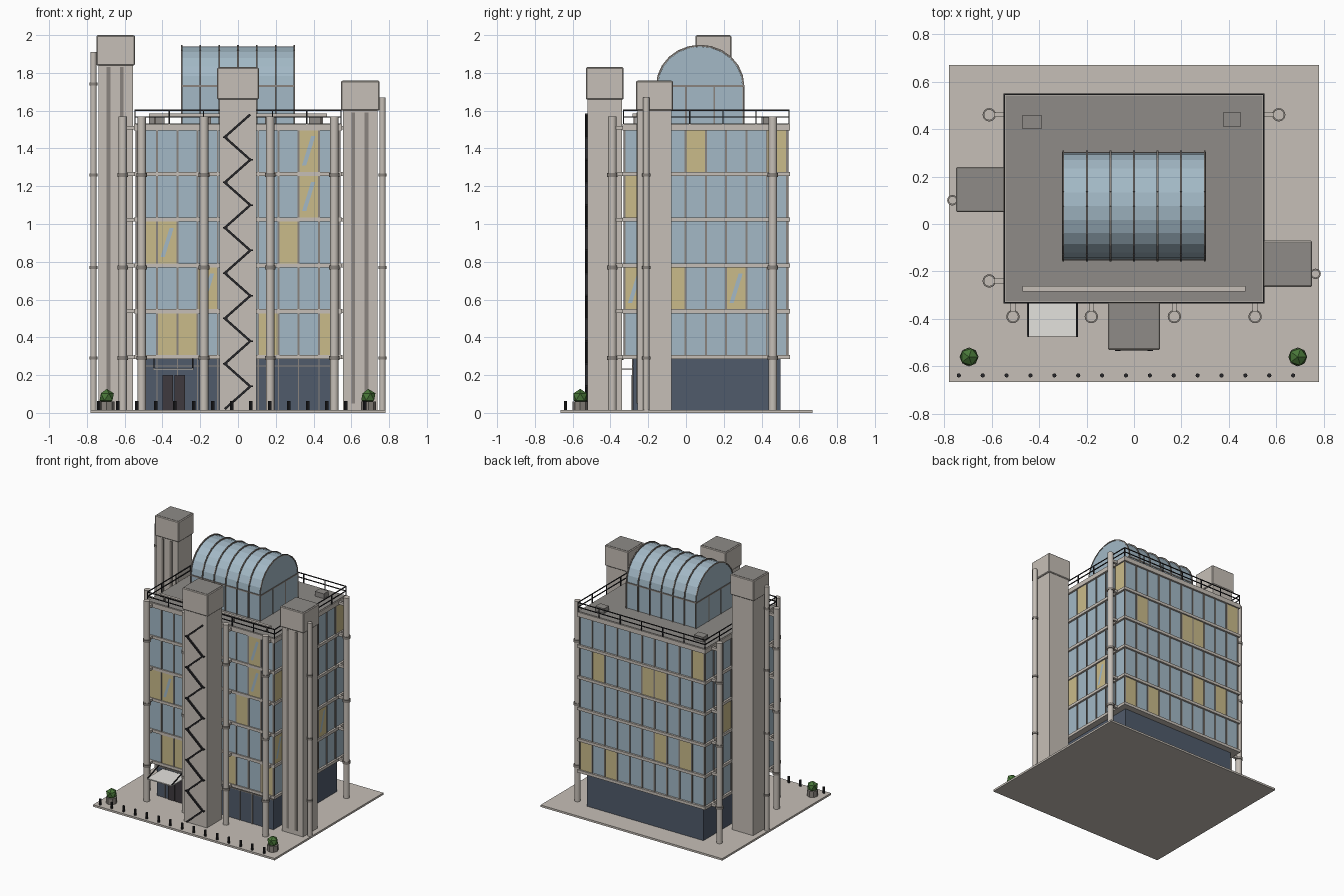
import bpy, bmesh, math
from mathutils import Vector, Matrix

if "Cube" in bpy.data.objects:
    bpy.data.objects.remove(bpy.data.objects["Cube"])


def mat(name, r, g, b):
    m = bpy.data.materials.new(name)
    lin = [((c / 255 + 0.055) / 1.055) ** 2.4 for c in (r, g, b)]
    m.diffuse_color = (*lin, 1)
    m.use_nodes = True
    m.node_tree.nodes["Principled BSDF"].inputs["Base Color"].default_value = m.diffuse_color
    return m


CONCRETE = mat("concrete", 198, 191, 183)
ROOF = mat("roof grey", 142, 139, 135)
GLASS = mat("pale blue glass", 163, 185, 198)
BLIND = mat("tan blind", 202, 187, 138)
PLINTH = mat("dark slate", 80, 91, 107)
FRAME = mat("frame grey", 138, 132, 126)
RAIL = mat("black metal", 38, 38, 41)
LEAF = mat("foliage green", 72, 118, 56)
DOOR = mat("door dark", 62, 58, 62)
CANOPY = mat("canopy white", 228, 226, 222)


def finish(name, bm, material):
    bmesh.ops.recalc_face_normals(bm, faces=bm.faces)
    me = bpy.data.meshes.new(name)
    bm.to_mesh(me)
    bm.free()
    me.materials.append(material)
    ob = bpy.data.objects.new(name, me)
    bpy.context.collection.objects.link(ob)
    return ob


def boxes(name, material, items):
    """Each item is (x0, x1, y0, y1, z0, z1)."""
    bm = bmesh.new()
    for x0, x1, y0, y1, z0, z1 in items:
        m = Matrix.Translation(((x0 + x1) / 2, (y0 + y1) / 2, (z0 + z1) / 2))
        m = m @ Matrix.Diagonal((abs(x1 - x0), abs(y1 - y0), abs(z1 - z0), 1))
        bmesh.ops.create_cube(bm, size=1, matrix=m)
    return finish(name, bm, material)


def cylinders(name, material, items, sides=12):
    """Each item is (x, y, radius, z0, z1)."""
    bm = bmesh.new()
    for x, y, r, z0, z1 in items:
        bmesh.ops.create_cone(bm, cap_ends=True, segments=sides, radius1=r, radius2=r,
                              depth=z1 - z0, matrix=Matrix.Translation((x, y, (z0 + z1) / 2)))
    ob = finish(name, bm, material)
    for p in ob.data.polygons:
        p.use_smooth = abs(p.normal.z) < 0.5
    ob.data.set_sharp_from_angle(angle=math.radians(40))
    return ob


def bars(name, material, items, w):
    """Square bars; each item is a (start, end) pair of points."""
    bm = bmesh.new()
    for a, b in items:
        a, b = Vector(a), Vector(b)
        d = b - a
        m = Matrix.Translation((a + b) / 2) @ d.to_track_quat('Z', 'Y').to_matrix().to_4x4()
        bmesh.ops.create_cube(bm, size=1, matrix=m @ Matrix.Diagonal((w, w, d.length, 1)))
    return finish(name, bm, material)


def prism_x(name, material, profile, spans):
    """Extrude a (y, z) profile along x over each (x0, x1) span."""
    bm = bmesh.new()
    for x0, x1 in spans:
        f = bm.faces.new([bm.verts.new((x0, y, z)) for y, z in profile])
        ext = bmesh.ops.extrude_face_region(bm, geom=[f])["geom"]
        bmesh.ops.translate(bm, vec=(x1 - x0, 0, 0),
                            verts=[v for v in ext if isinstance(v, bmesh.types.BMVert)])
    return finish(name, bm, material)


# Ground plate and main body
GX, Y0, Y1 = 0.535, -0.325, 0.535
FLOORS = [0.295, 0.538, 0.78, 1.023, 1.265, 1.51]
boxes("ground_plate", CONCRETE, [(-0.78, 0.78, -0.665, 0.67, 0, 0.015)])
boxes("ground_floor", PLINTH, [(-0.5, 0.5, -0.28, 0.5, 0.015, 0.29)])
boxes("glass_body", GLASS, [(-GX, GX, Y0, Y1, 0.29, 1.5)])
boxes("floor_slabs", CONCRETE,
      [(-0.55, 0.55, -0.335, 0.55, z - 0.011, z + 0.011) for z in FLOORS[:-1]]
      + [(-0.55, 0.55, -0.335, 0.55, 1.495, 1.53)])
boxes("roof_surface", ROOF, [(-0.542, 0.542, -0.327, 0.542, 1.528, 1.533)])


# Facades: u runs along the wall, d is the depth out of it
def wall(side, u0, u1, z0, z1, d):
    return {"front": (u0, u1, Y0 - d, Y0, z0, z1), "back": (u0, u1, Y1, Y1 + d, z0, z1),
            "right": (GX, GX + d, u0, u1, z0, z1), "left": (-GX - d, -GX, u0, u1, z0, z1)}[side]


BLINDS = {"front": {0: [1, 2, 6, 9], 1: [3], 2: [0, 1, 7], 3: [8], 4: [8]},
          "right": {1: [0, 2, 5], 3: [0], 4: [3, 7]},
          "back": {0: [9, 7], 1: [3, 1], 3: [8, 4, 3], 4: [0]},
          "left": {0: [3], 2: [5], 3: [2]}}
GLINTS = [("front", 4, 8), ("front", 3, 8), ("front", 2, 1), ("front", 1, 3),
          ("right", 1, 0), ("right", 1, 5)]


def bay(side, i):
    if side in ("front", "back"):
        return -GX + i * 2 * GX / 10
    return Y0 + i * (Y1 - Y0) / 8


mullions, blinds = [], []
for side in BLINDS:
    for i in range(11 if side in ("front", "back") else 9):
        u = bay(side, i)
        mullions.append(wall(side, u - 0.005, u + 0.005, 0.3, 1.5, 0.007))
    for f, cells in BLINDS[side].items():
        blinds += [wall(side, bay(side, i), bay(side, i + 1), FLOORS[f], FLOORS[f + 1], 0.004)
                   for i in cells]
boxes("mullions", FRAME, mullions)
boxes("window_blinds", BLIND, blinds)

# Slanted reflections on some panes
bm = bmesh.new()
for side, f, i in GLINTS:
    u, z = bay(side, i), FLOORS[f]
    quad = [(u + 0.018, z + 0.045), (u + 0.04, z + 0.045), (u + 0.088, z + 0.2), (u + 0.066, z + 0.2)]
    d = 0.0055
    bm.faces.new([bm.verts.new((a, Y0 - d, b) if side == "front" else (GX + d, a, b)) for a, b in quad])
finish("glass_glints", bm, GLASS)

# Ground floor front glazing bars, door and canopy
boxes("shopfront_bars", FRAME,
      [(bay("front", i) - 0.003, bay("front", i) + 0.003, -0.286, -0.28, 0.015, 0.285) for i in range(1, 10)]
      + [(-0.5, 0.5, -0.286, -0.28, 0.245, 0.252)])
boxes("entrance_doors", DOOR, [(-0.4, -0.343, -0.289, -0.28, 0.015, 0.2), (-0.337, -0.28, -0.289, -0.28, 0.015, 0.2)])
boxes("entrance_canopy", CANOPY, [(-0.45, -0.235, -0.475, -0.28, 0.228, 0.236)])
bars("canopy_ties", RAIL, [((x, -0.475, 0.236), (x, -0.33, 0.285)) for x in (-0.445, -0.24)], 0.007)

# Service towers: shaft, head and capped roof
TOWERS = [("front", -0.11, 0.11, -0.53, -0.33, 1.66, 1.83),
          ("left", -0.75, -0.545, 0.05, 0.24, 1.84, 2.0),
          ("right", 0.545, 0.75, -0.265, -0.07, 1.6, 1.76)]
for n, x0, x1, y0, y1, zh, zt in TOWERS:
    boxes(n + "_tower_shaft", CONCRETE, [(x0 + 0.011, x1 - 0.011, y0 + 0.008, y1 - 0.008, 0.015, zh)])
    head = boxes(n + "_tower_head", CONCRETE, [(x0, x1, y0, y1, zh, zt - 0.002)])
    bev = head.modifiers.new("edge", 'BEVEL')
    bev.width, bev.segments = 0.005, 1
    boxes(n + "_tower_roof", ROOF, [(x0 + 0.007, x1 - 0.007, y0 + 0.007, y1 - 0.007, zt - 0.006, zt)])
    if n != "front":
        boxes(n + "_tower_grooves", FRAME,
              [(x0 + a, x0 + a + 0.02, y0 + 0.003, y0 + 0.009, 0.05, zh - 0.01) for a in (0.055, 0.125)])

# Zigzag stair on the front tower
stair, rail = [], []
for k in range(13):
    a, b = (-0.07, 0.065) if k % 2 == 0 else (0.065, -0.07)
    z = 0.02 + 0.12 * k
    stair.append(((a, -0.528, z), (b, -0.528, z + 0.12)))
bars("zigzag_stair", RAIL, stair, 0.012)
boxes("stair_landings", RAIL, [(s * 0.068 - 0.012, s * 0.068 + 0.012, -0.536, -0.52, z - 0.004, z + 0.004)
                               for k in range(1, 13) for s, z in [(1 if k % 2 else -1, 0.02 + 0.12 * k)]])

# Columns, pipes, collars and brackets
FRONT = [(x, -0.39) for x in (-0.51, -0.18, 0.17, 0.51)]
SIDE = [(-0.61, -0.24), (-0.61, 0.46), (0.61, 0.46)]
PIPES = [(-0.765, 0.1, 1.91), (0.765, -0.21, 1.67)]
cylinders("columns", CONCRETE, [(x, y, 0.023, 0.015, 1.57) for x, y in FRONT + SIDE], 16)
cylinders("service_pipes", CONCRETE, [(x, y, 0.017, 0.015, t) for x, y, t in PIPES])
cylinders("collars", FRAME,
          [(x, y, 0.028, z - 0.01, z + 0.01) for x, y in FRONT + SIDE for z in (0.29, 0.77, 1.26)]
          + [(x, y, 0.022, z - 0.008, z + 0.008) for x, y, t in PIPES for z in (0.29, 0.77, 1.26, 1.74) if z < t], 16)
boxes("brackets", CONCRETE,
      [(x - 0.01, x + 0.01, y, -0.33, z - 0.01, z + 0.01) for x, y in FRONT for z in FLOORS]
      + [(x, math.copysign(0.545, x), y - 0.01, y + 0.01, z - 0.01, z + 0.01) for x, y in SIDE for z in FLOORS])

# Roof railing
rx, ry0, ry1 = 0.546, -0.331, 0.546
corners = [(-rx, ry0), (rx, ry0), (rx, ry1), (-rx, ry1)]
rails = []
for i, a in enumerate(corners):
    b = corners[(i + 1) % 4]
    rails += [((*a, z), (*b, z)) for z in (1.567, 1.602)]
    n = 6 if i % 2 == 0 else 5
    for k in range(n):
        p = Vector(a).lerp(Vector(b), k / n)
        rails.append(((p.x, p.y, 1.525), (p.x, p.y, 1.604)))
bars("roof_railing", RAIL, rails, 0.006)

# Barrel-vaulted roof light
YC, ZS, N = 0.075, 1.73, 12


def arch(r, base):
    pts = [(YC + r * math.cos(math.pi * k / N), ZS + (r - 0.015) * math.sin(math.pi * k / N)) for k in range(N + 1)]
    return [(YC + r, base)] + pts + [(YC - r, base)]


prism_x("vault_glass", GLASS, arch(0.225, 1.53), [(-0.3, 0.3)])
outer = arch(0.23, 1.53)
ribs_x = [-0.298 + 0.596 * k / 6 for k in range(7)]
bm = bmesh.new()
rib_bars = []
for x in ribs_x:
    rib_bars += [((x, *outer[k]), (x, *outer[k + 1])) for k in range(len(outer) - 1)]
bm.free()
bars("vault_ribs", FRAME, rib_bars, 0.008)
boxes("vault_sills", FRAME,
      [(-0.303, 0.303, y - 0.004, y + 0.004, ZS - 0.005, ZS + 0.005) for y in (YC - 0.225, YC + 0.225)]
      + [(x - 0.003, x + 0.003, YC - 0.225, YC + 0.225, ZS - 0.005, ZS + 0.005) for x in (-0.3, 0.3)]
      + [(x - 0.003, x + 0.003, YC + dy - 0.004, YC + dy + 0.004, 1.53, ZS)
         for x in (-0.3, 0.3) for dy in (-0.075, 0.075)])

# Roof equipment and cleaning track
boxes("roof_units", ROOF, [(-0.47, -0.39, 0.4, 0.46, 1.53, 1.57), (0.375, 0.45, 0.41, 0.47, 1.53, 1.57)])
boxes("cleaning_track", CONCRETE, [(-0.47, 0.47, -0.284, -0.262, 1.567, 1.585)])
boxes("track_posts", FRAME, [(x - 0.006, x + 0.006, -0.279, -0.267, 1.53, 1.57) for x in (-0.44, -0.15, 0.15, 0.44)])

# Planters and bollards
PLANTS = [(-0.695, -0.56), (0.69, -0.56)]
cylinders("planter_pots", FRAME, [(x, y, 0.04, 0.015, 0.06) for x, y in PLANTS], 8)
bm = bmesh.new()
for x, y in PLANTS:
    bmesh.ops.create_icosphere(bm, subdivisions=1, radius=0.042, matrix=Matrix.Translation((x, y, 0.085)))
finish("bushes", bm, LEAF)
cylinders("bollards", RAIL, [(-0.738 + 0.1006 * k, -0.638, 0.009, 0.01, 0.062) for k in range(15)], 8)
